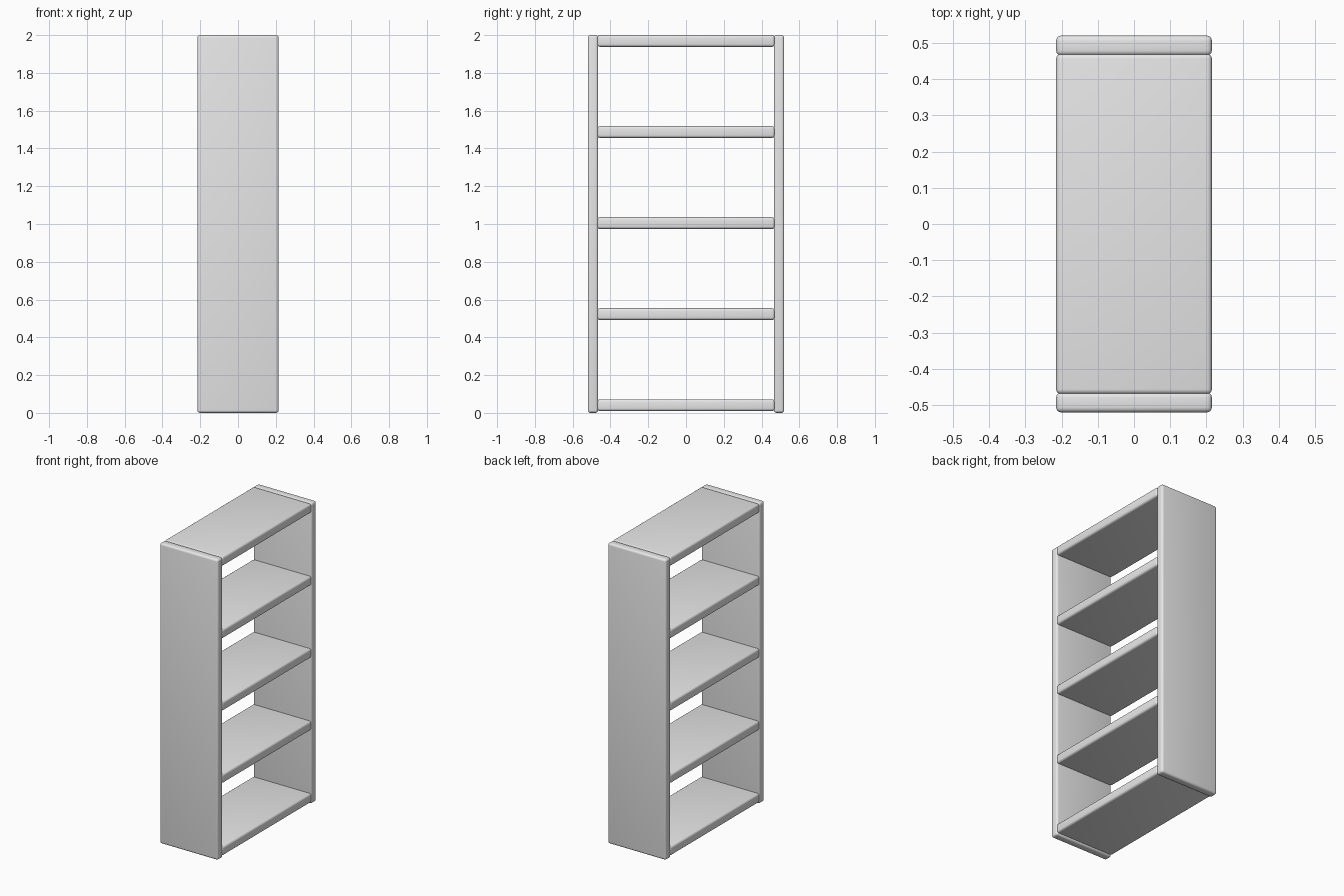
import bpy

if "Cube" in bpy.data.objects:
    bpy.data.objects.remove(bpy.data.objects["Cube"], do_unlink=True)

GREY = (0.8, 0.8, 0.8, 1.0)
mat = bpy.data.materials.new("plain grey")
mat.use_nodes = True
mat.diffuse_color = GREY
mat.node_tree.nodes["Principled BSDF"].inputs["Base Color"].default_value = GREY


def board(name, size, centre):
    """A board with rounded edges."""
    bpy.ops.mesh.primitive_cube_add(size=1, location=centre)
    ob = bpy.context.object
    ob.name = name
    ob.scale = size
    bpy.ops.object.transform_apply(location=False, rotation=False, scale=True)
    ob.data.materials.append(mat)
    bevel = ob.modifiers.new("rounded edges", 'BEVEL')
    bevel.width = 0.014
    bevel.segments = 4
    bpy.ops.object.modifier_apply(modifier=bevel.name)
    bpy.ops.object.shade_smooth_by_angle()
    return ob


DEPTH = 0.43

# Upright end panels
for name, side in (("front_panel", -1), ("back_panel", 1)):
    board(name, (DEPTH, 0.055, 2.0), (0, side * 0.4925, 1.0))

# Evenly spaced shelves, slightly set into the panels
LOW, HIGH, COUNT = 0.041, 1.969, 5
for i in range(COUNT):
    z = LOW + (HIGH - LOW) * i / (COUNT - 1)
    board(f"shelf_{i + 1}", (DEPTH, 0.94, 0.062), (0, 0, z))
